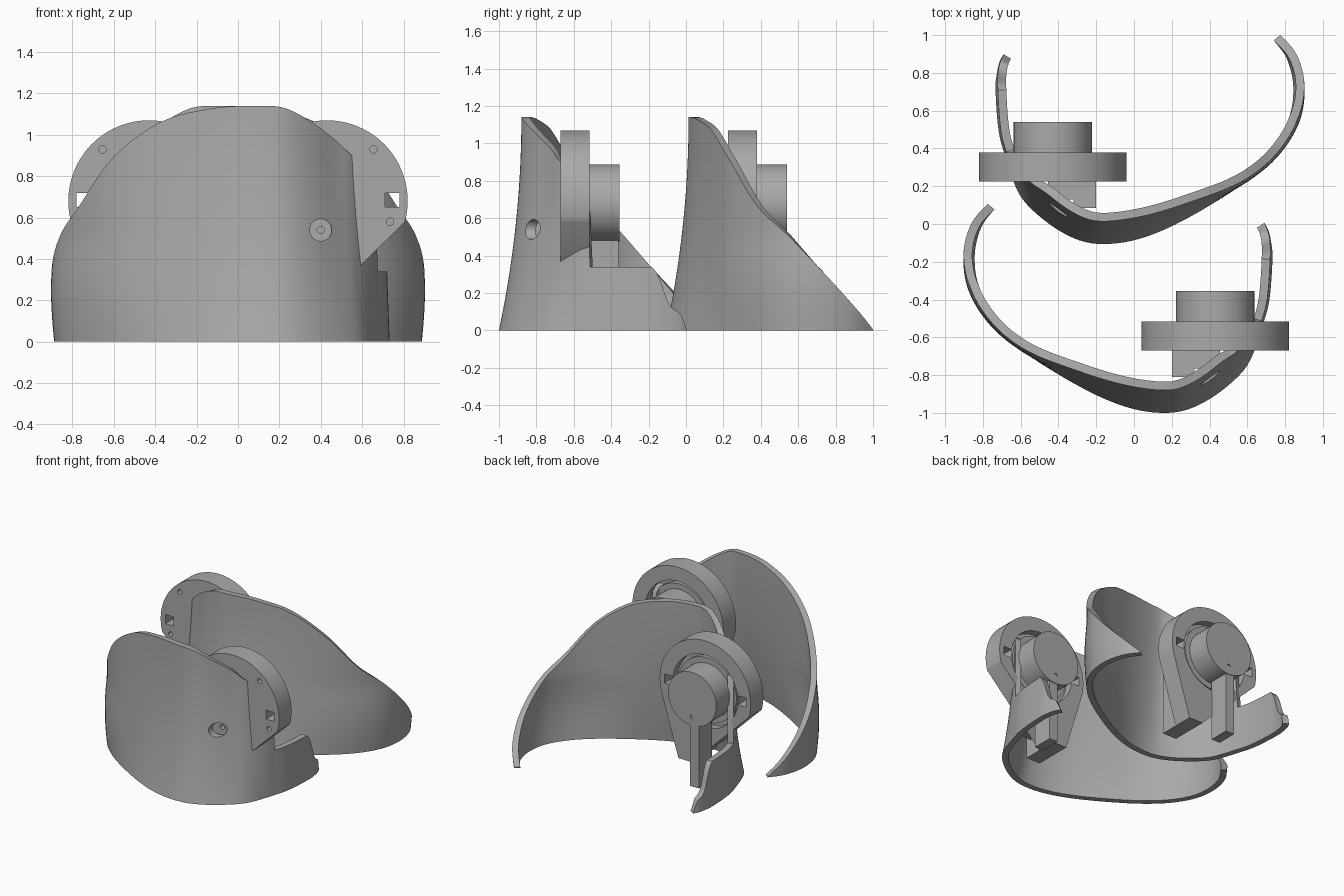
import bpy, bmesh, math
from mathutils import Vector, Matrix

old_cube = bpy.data.objects.get("Cube")
if old_cube:
    bpy.data.objects.remove(old_cube, do_unlink=True)

grey = bpy.data.materials.new("plain_grey")
grey.use_nodes = True
colour = (0.4, 0.4, 0.4, 1)
grey.diffuse_color = colour
grey.node_tree.nodes["Principled BSDF"].inputs["Base Color"].default_value = colour


def finish(name, bm):
    """Turn a bmesh into a named object."""
    bmesh.ops.recalc_face_normals(bm, faces=bm.faces)
    mesh = bpy.data.meshes.new(name)
    bm.to_mesh(mesh)
    bm.free()
    mesh.materials.append(grey)
    obj = bpy.data.objects.new(name, mesh)
    bpy.context.collection.objects.link(obj)
    return obj


def smooth(obj):
    obj.data.shade_smooth()
    obj.data.set_sharp_from_angle(angle=math.radians(35))


def prism(name, outline, front, back):
    """Extrude an x-z outline along y."""
    bm = bmesh.new()
    face = bm.faces.new([bm.verts.new((x, front, z)) for x, z in outline])
    moved = bmesh.ops.extrude_face_region(bm, geom=[face])["geom"]
    verts = [v for v in moved if isinstance(v, bmesh.types.BMVert)]
    bmesh.ops.translate(bm, verts=verts, vec=(0, back - front, 0))
    return finish(name, bm)


def arc(x, z, radius, start=0, end=360, steps=64):
    closed = end - start == 360
    count = steps if closed else steps + 1
    angles = [math.radians(start + (end - start) * i / steps) for i in range(count)]
    return [(x + radius * math.cos(a), z + radius * math.sin(a)) for a in angles]


def rect(left, right, low, high):
    return [(left, low), (right, low), (right, high), (left, high)]


def cut(obj, outline, front, back):
    """Cut a prism out of an object and bake the result."""
    cutter = prism("cutter", outline, front, back)
    cutter.hide_render = True
    mod = obj.modifiers.new("cut", "BOOLEAN")
    mod.operation, mod.solver, mod.object = "DIFFERENCE", "EXACT", cutter
    bpy.context.view_layer.update()
    graph = bpy.context.evaluated_depsgraph_get()
    baked = bpy.data.meshes.new_from_object(obj.evaluated_get(graph))
    obj.modifiers.clear()
    obj.data = baked
    bpy.data.objects.remove(cutter, do_unlink=True)


# Shell path along the floor, with rim height: x, y, height
path = [
    (-.775, .106, .005), (-.85, 0, .13), (-.888, -.16, .31), (-.865, -.34, .5),
    (-.765, -.51, .66), (-.606, -.66, .895), (-.394, -.8, 1.065),
    (-.18, -.915, 1.125), (0, -.98, 1.14), (.16, -1, 1.14),
    (.29, -.98, 1.12), (.426, -.91, 1.06), (.558, -.8, .97),
    (.625, -.7, .9), (.68, -.54, .82), (.717, -.4, .34),
    (.733, -.185, .34), (.725, -.09, .14), (.71, -.03, .09), (.69, .005, .005),
]


def sample_path(steps):
    """Smooth curve through the path; rim height never overshoots."""
    pts = [Vector(p) for p in path]
    result = []
    for i in range(len(pts) - 1):
        b, c = pts[i], pts[i + 1]
        a = pts[i - 1] if i else b
        d = pts[i + 2] if i + 2 < len(pts) else c
        for k in range(steps):
            t = k / steps
            p = (b * 2 + (c - a) * t + (a * 2 - b * 5 + c * 4 - d) * t ** 2
                 + (b * 3 - a - c * 3 + d) * t ** 3) / 2
            p.z = min(max(p.z, min(b.z, c.z)), max(b.z, c.z))
            # Notch beside the bracket
            if p.x > .5 and p.y > -.535:
                p.z = min(p.z, .34)
            result.append(p)
    return result + [pts[-1]]


def ease(t):
    t = min(max(t, 0), 1)
    return t * t * (3 - 2 * t)


def build_shell(rows=14, thickness=.045):
    bm = bmesh.new()
    samples = sample_path(6)
    columns = []
    for i, p in enumerate(samples):
        ahead = samples[min(i + 1, len(samples) - 1)]
        tangent = (ahead - samples[max(i - 1, 0)]).to_2d().normalized()
        inward = Vector((-tangent.y, tangent.x, 0))
        # The front leans back, the long wing bulges a little
        weight = ease((p.x + .85) / .95) * max(ease((-.45 - p.y) / .4), .2)
        bulge = .015 * ease(-p.x * 2 - .6)
        loop = []
        for depth, order in ((0, range(rows + 1)), (thickness, range(rows, -1, -1))):
            for r in order:
                z = p.z * r / rows
                lean = .12 * weight * (1 - (1 - z / 1.14) ** 2)
                lean -= bulge * math.sin(math.pi * min(z * 2, 1))
                loop.append(bm.verts.new(Vector((p.x, p.y, z)) + inward * (lean + depth)))
        columns.append(loop)
    for one, two in zip(columns, columns[1:]):
        for j in range(len(one)):
            k = (j + 1) % len(one)
            bm.faces.new((one[j], two[j], two[k], one[k]))
    for loop in (columns[0], columns[-1]):
        for r in range(rows):
            bm.faces.new((loop[r], loop[r + 1], loop[-r - 2], loop[-r - 1]))
    return finish("front_shell", bm)


# Curved shell with a screw hole
shell = build_shell()
cut(shell, arc(.4, .54, .053, steps=32), -1.1, -.7)

# Round bracket tapering to a narrow foot
cx, cz, radius = .43, .68, .39
bracket = prism("front_bracket",
                arc(cx, cz, radius, -15, 195) + [(.2, .1), (.32, .1)], -.67, -.515)
cut(bracket, arc(cx, cz, .28), -.575, -.4)
for side in (-1, 1):
    middle = cx + side * .315
    cut(bracket, rect(middle - .035, middle + .035, .65, .72), -.8, -.4)
for x, z in ((.655, .93), (.735, .58)):
    cut(bracket, arc(x, z, .018, steps=16), -.8, -.56)

# Mounting post and foot between bracket and shell
post = prism("front_post", rect(.3, .455, .23, .62), -.765, -.665)
cut(post, arc(.4, .54, .018, steps=16), -.9, -.7)
foot = prism("front_foot", rect(.2, .32, .1, .62), -.81, -.665)

# Collar, knob and bar at the back of the bracket
collar = prism("front_collar", arc(cx, cz, .25), -.58, -.54)
knob = prism("front_knob", arc(cx, cz, .207), -.58, -.355)
cut(knob, arc(cx, cz - .14, .015, steps=16), -.4, -.3)
bar = prism("front_bar", rect(cx - .02, cx + .055, 0, .55), -.52, -.36)

# Mirrored second set behind the first
for part in (shell, bracket, post, foot, collar, knob, bar):
    smooth(part)
    mesh = part.data.copy()
    mesh.transform(Matrix.Translation((0, .894, 0)) @ Matrix.Scale(-1, 4, (1, 0, 0)))
    mesh.flip_normals()
    twin = bpy.data.objects.new(part.name.replace("front", "rear"), mesh)
    bpy.context.collection.objects.link(twin)
